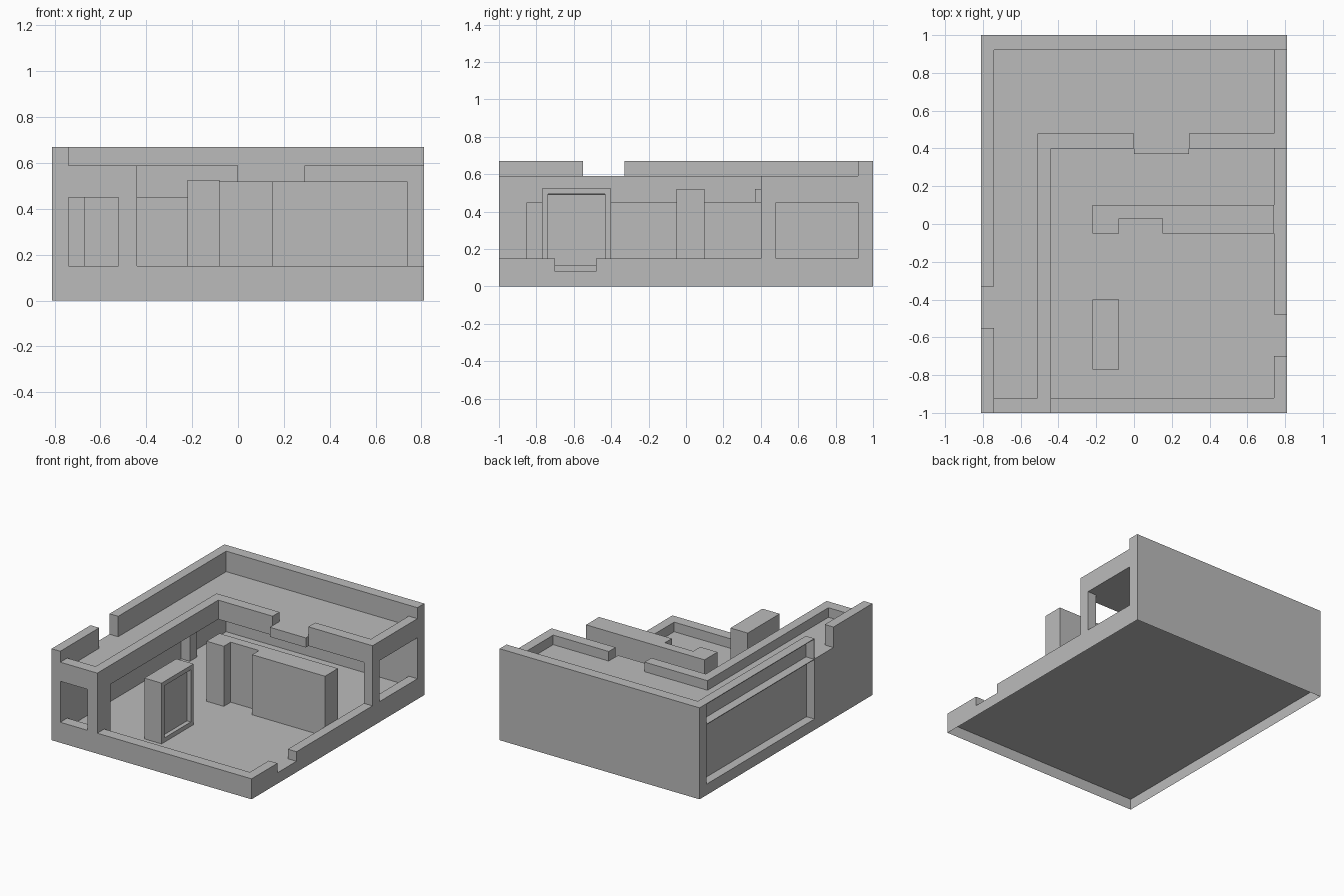
import bpy, bmesh

default = bpy.data.objects.get("Cube")
if default:
    bpy.data.objects.remove(default, do_unlink=True)

# Single plaster grey
grey = bpy.data.materials.new("plaster grey")
grey.use_nodes = True
grey.diffuse_color = (0.5, 0.5, 0.5, 1)
for node in grey.node_tree.nodes:
    if node.type == "BSDF_PRINCIPLED":
        node.inputs["Base Color"].default_value = (0.5, 0.5, 0.5, 1)

# Shared levels and plan lines
FLOOR, SILL, CEIL, DECK, RAIL, TOP = 0.08, 0.15, 0.45, 0.52, 0.59, 0.67
W, D = 0.81, 1.0          # outer half width and half depth
IW, ID = 0.74, 0.92       # inner faces of the outer walls
HALL, HALL_IN = -0.44, -0.51   # corridor edge and inside of its rail
ROOM, ROOM_IN = 0.40, 0.48     # back deck edge and inside of its rail


def box(name, x, y, z, edit=None):
    """Box between the given (min, max) ranges, optionally edited."""
    bm = bmesh.new()
    bmesh.ops.create_cube(bm, size=1)
    for v in bm.verts:
        v.co = [r[0] if c < 0 else r[1] for c, r in zip(v.co, (x, y, z))]
    bm.normal_update()
    if edit:
        edit(bm)
    mesh = bpy.data.meshes.new(name)
    bm.to_mesh(mesh)
    bm.free()
    mesh.materials.append(grey)
    obj = bpy.data.objects.new(name, mesh)
    bpy.context.collection.objects.link(obj)
    return obj


def open_bottom(bm):
    bmesh.ops.delete(bm, geom=[f for f in bm.faces if f.normal.z < -0.5], context="FACES")


def niche(bm):
    face = [f for f in bm.faces if f.normal.x > 0.5]
    bmesh.ops.inset_region(bm, faces=face, thickness=0.045)
    bmesh.ops.inset_region(bm, faces=face, thickness=0.0005, depth=-0.03)


# Hollow plinth with the ground floor on top
box("plinth", (-W, W), (-D, D), (0, FLOOR), open_bottom)

# Back wall and left wall with its recessed rear panel
box("back_wall", (-W, W), (ID, D), (FLOOR, TOP))
box("left_wall_front", (-W, -IW), (-D, -0.33), (FLOOR, DECK))
box("left_wall_panel", (-IW - 0.005, -IW), (-0.33, ID), (FLOOR, TOP - 0.005))
box("left_wall_ledge", (-W, -IW - 0.005), (-0.33, ID), (DECK - 0.005, DECK))
box("left_wall_cap", (-W, -IW), (-0.33, ID), (TOP - 0.005, TOP))
box("left_wall_end", (-W, -IW - 0.005), (-0.33, -0.325), (DECK, TOP - 0.005))
box("left_parapet_front", (-W, -IW), (-D, -0.55), (DECK, TOP))
box("left_pilaster", (-IW, -0.67), (ROOM, ROOM_IN), (FLOOR, CEIL))

# Upper deck, L shaped, with a small lip at the rail opening
box("corridor_deck", (-IW, HALL), (-D, ROOM), (CEIL, DECK))
box("back_deck", (-IW, W), (ROOM, ID), (CEIL, DECK))
box("deck_lip", (0, 0.29), (0.37, ROOM), (CEIL, DECK))

# Low rails around the deck
for name, x, y in (
    ("front_rail", (-IW, HALL_IN), (-D, -ID)),
    ("corridor_rail", (HALL_IN, HALL), (-D, ROOM)),
    ("room_rail_left", (HALL_IN, 0), (ROOM, ROOM_IN)),
    ("room_rail_right", (0.29, W), (ROOM, ROOM_IN)),
    ("right_rail", (IW, W), (ROOM_IN, ID)),
):
    box(name, x, y, (DECK, RAIL))

# Ground curbs and window sills
for name, x, y in (
    ("front_window_sill", (-IW, -0.52), (-D, -ID)),
    ("front_curb", (HALL, IW), (-D, -ID)),
    ("right_curb_front", (IW, W), (-D, -0.70)),
    ("right_curb_back", (IW, W), (-0.48, ROOM)),
    ("right_window_sill", (IW, W), (ROOM_IN, ID)),
):
    box(name, x, y, (FLOOR, SILL))

# Pillars carrying the deck
box("corridor_pillar", (-0.52, HALL), (-D, -0.85), (FLOOR, CEIL))
box("right_pillar", (IW, W), (ROOM, ROOM_IN), (FLOOR, CEIL))

# Interior partition with a shallow bay in its front
box("partition_left", (-0.22, -0.08), (-0.05, 0.10), (FLOOR, DECK))
box("partition_bay", (-0.08, 0.15), (0.03, 0.10), (FLOOR, DECK))
box("partition_right", (0.15, IW), (-0.05, 0.10), (FLOOR, DECK))

# Free-standing block with a niche
box("niche_block", (-0.22, -0.08), (-0.77, -0.40), (FLOOR, 0.525), niche)
